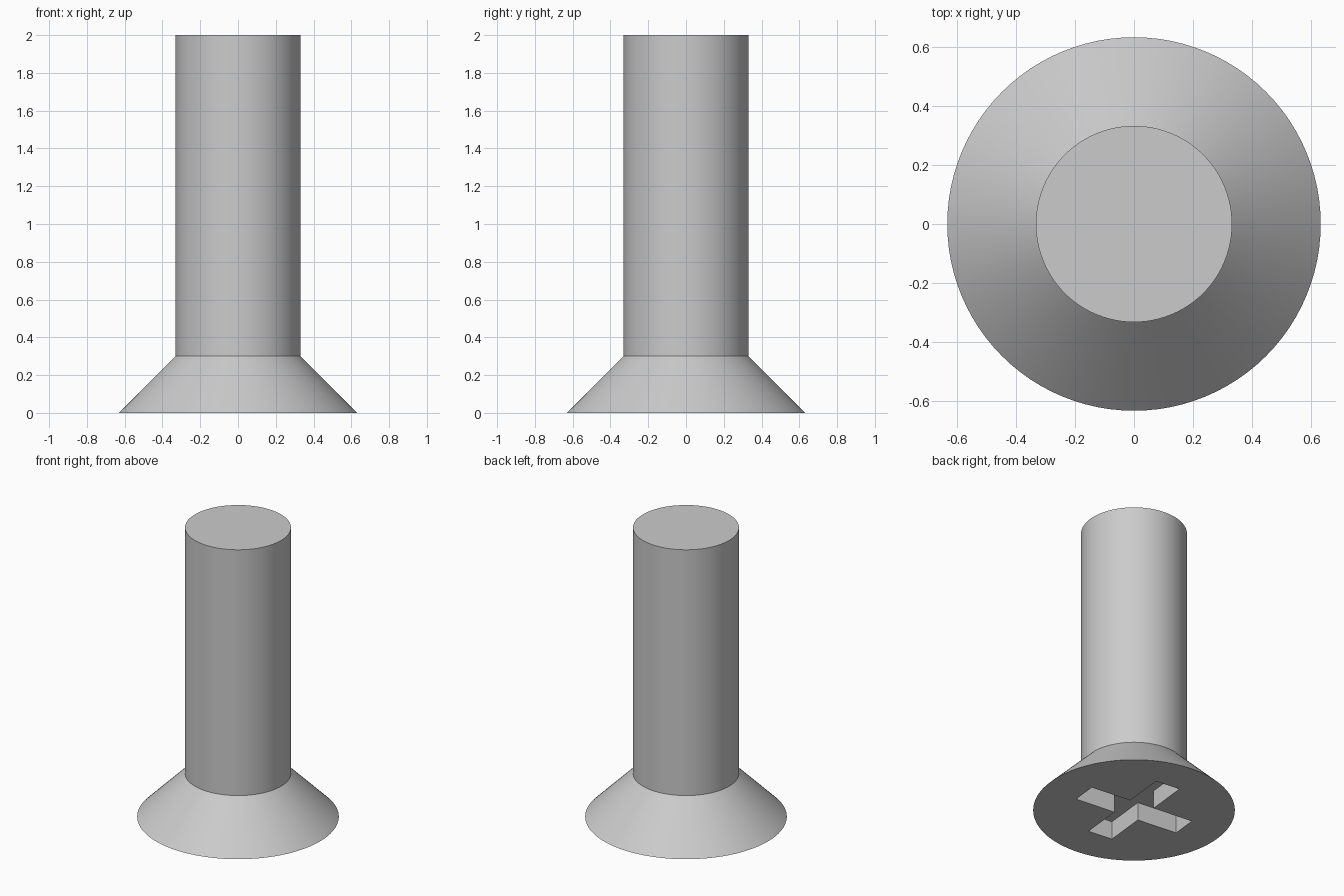
import bpy
import bmesh
import math
from mathutils import Matrix

cube = bpy.data.objects.get("Cube")
if cube:
    bpy.data.objects.remove(cube, do_unlink=True)

SIDES = 96
HEAD_R, SHANK_R, HEAD_H, TOTAL_H = 0.632, 0.332, 0.3, 2.0
ARM, HALF_WIDTH, DEPTH, TURN = 0.378, 0.088, 0.125, math.radians(-6)

steel = bpy.data.materials.new("grey_steel")
steel.use_nodes = True
GREY = (0.6, 0.6, 0.6, 1)
steel.diffuse_color = GREY
steel.node_tree.nodes["Principled BSDF"].inputs["Base Color"].default_value = GREY


def make_object(name, bm):
    bmesh.ops.recalc_face_normals(bm, faces=bm.faces)
    mesh = bpy.data.meshes.new(name)
    bm.to_mesh(mesh)
    bm.free()
    mesh.materials.append(steel)
    obj = bpy.data.objects.new(name, mesh)
    bpy.context.collection.objects.link(obj)
    return obj


# Countersunk head and plain shank: one turned solid, capped at both ends
bm = bmesh.new()
rings = []
for radius, z in ((HEAD_R, 0), (SHANK_R, HEAD_H), (SHANK_R, TOTAL_H)):
    circle = bmesh.ops.create_circle(bm, segments=SIDES, radius=radius,
                                     matrix=Matrix.Translation((0, 0, z)))
    rings.append(circle["verts"])
for low, high in zip(rings, rings[1:]):
    for i in range(SIDES):
        j = (i + 1) % SIDES
        bm.faces.new((low[i], low[j], high[j], high[i]))
bm.faces.new(rings[0][::-1])
bm.faces.new(rings[-1])
screw = make_object("countersunk_screw", bm)

# Cross-shaped drive recess cutter: one outline of four equal arms, extruded
bm = bmesh.new()
outline = []
for k in range(4):
    spin = Matrix.Rotation(TURN + k * math.pi / 2, 4, "Z")
    for x, y in ((ARM, -HALF_WIDTH), (ARM, HALF_WIDTH), (HALF_WIDTH, HALF_WIDTH)):
        outline.append(bm.verts.new(spin @ Matrix.Translation((x, y, -0.1)).translation))
base = bm.faces.new(outline)
top = bmesh.ops.extrude_face_region(bm, geom=[base])
bmesh.ops.translate(bm, vec=(0, 0, DEPTH + 0.1),
                    verts=[v for v in top["geom"] if isinstance(v, bmesh.types.BMVert)])
cutter = make_object("recess_cutter", bm)

# Cut the recess into the head, then drop the cutter
cut = screw.modifiers.new("cross_recess", "BOOLEAN")
cut.operation = "DIFFERENCE"
cut.solver = "EXACT"
cut.object = cutter
bpy.ops.object.select_all(action="DESELECT")
screw.select_set(True)
bpy.context.view_layer.objects.active = screw
bpy.ops.object.modifier_apply(modifier=cut.name)
bpy.data.objects.remove(cutter, do_unlink=True)

# Round sides smooth, rims and recess edges sharp
bpy.ops.object.shade_smooth_by_angle(angle=math.radians(30))
